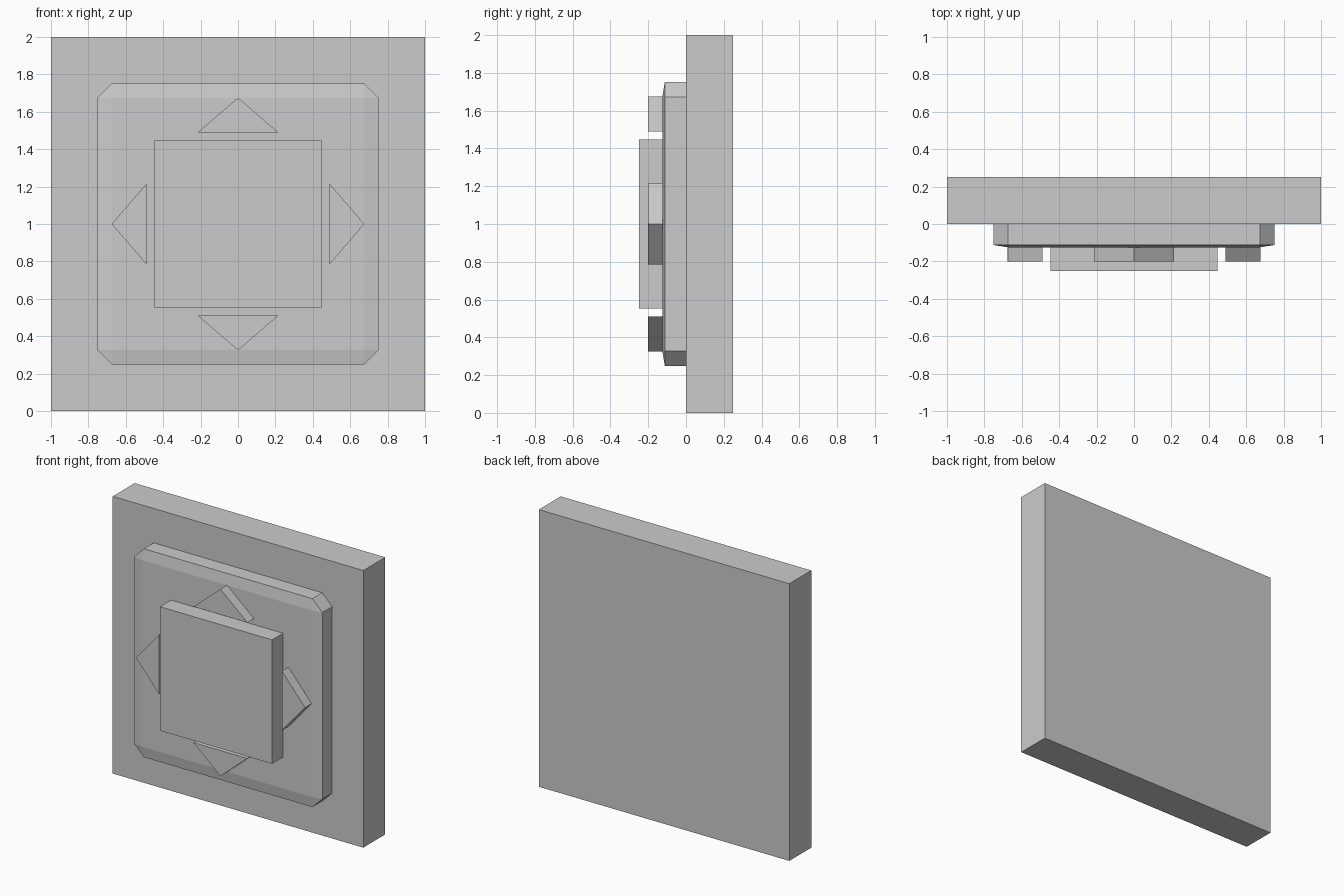
import bpy, bmesh
from math import radians
from mathutils import Matrix, Vector

if "Cube" in bpy.data.objects:
    bpy.data.objects.remove(bpy.data.objects["Cube"])

grey = bpy.data.materials.new("plain grey")
grey.use_nodes = True
colour = (0.6, 0.6, 0.6, 1)
grey.diffuse_color = colour
grey.node_tree.nodes["Principled BSDF"].inputs["Base Color"].default_value = colour

CENTRE = Vector((0, 0, 1))


def solid(name, layers, angle=0):
    """Convex solid through outlines of (x, z) points, each at a depth y."""
    bm = bmesh.new()
    for y, outline in layers:
        for x, z in outline:
            bm.verts.new((x, y, z))
    bmesh.ops.convex_hull(bm, input=bm.verts[:])
    bmesh.ops.dissolve_limit(bm, angle_limit=radians(1), verts=bm.verts[:], edges=bm.edges[:])
    bmesh.ops.recalc_face_normals(bm, faces=bm.faces[:])
    turn = Matrix.Translation(CENTRE) @ Matrix.Rotation(radians(angle), 4, 'Y')
    bmesh.ops.transform(bm, matrix=turn, verts=bm.verts[:])
    mesh = bpy.data.meshes.new(name)
    bm.to_mesh(mesh)
    bm.free()
    mesh.materials.append(grey)
    obj = bpy.data.objects.new(name, mesh)
    bpy.context.collection.objects.link(obj)


def rect(a, b):
    return [(sx * a, sz * b) for sx in (-1, 1) for sz in (-1, 1)]


def block(name, half, back, front):
    solid(name, [(back, rect(half, half)), (front, rect(half, half))])


# Wall slab and central button
block("back_slab", 1.0, 0.25, 0.0)
block("centre_button", 0.447, -0.12, -0.25)

# Raised panel with cut corners and a shallow sloping rim
outer, inner = 0.752, 0.673
octagon = rect(outer, inner) + rect(inner, outer)
solid("raised_panel", [(0.0, octagon), (-0.112, octagon), (-0.125, rect(inner, inner))])

# Four direction arrows around the button
arrow = [(-0.215, 0.49), (0.215, 0.49), (0, 0.675)]
for side, angle in (("top", 0), ("left", 90), ("bottom", 180), ("right", 270)):
    solid(side + "_arrow", [(-0.12, arrow), (-0.2, arrow)], angle)
